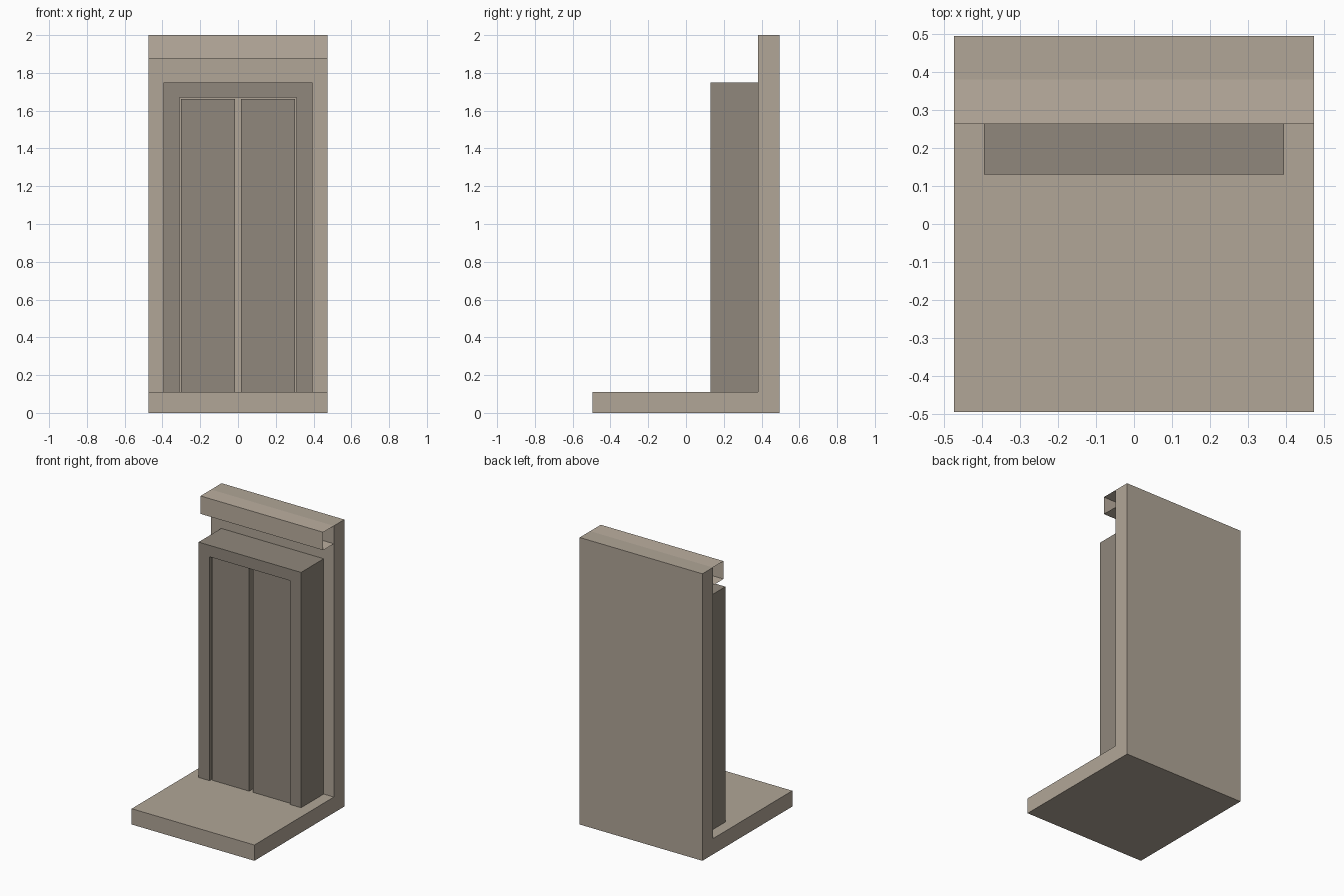
import bpy, bmesh

if "Cube" in bpy.data.objects:
    bpy.data.objects.remove(bpy.data.objects["Cube"])


def material(name, color):
    m = bpy.data.materials.new(name)
    m.diffuse_color = (*color, 1)
    m.use_nodes = True
    m.node_tree.nodes["Principled BSDF"].inputs["Base Color"].default_value = m.diffuse_color
    return m


STONE = material("stone", (0.44, 0.38, 0.31))
FRAME = material("frame_metal", (0.28, 0.245, 0.20))
TRIM = material("trim", (0.50, 0.43, 0.35))


def extrude_x(name, half_width, profile, mat, closed=True):
    """Sweep a (y, z) profile along x; an open profile gives an uncapped sheet."""
    bm = bmesh.new()
    left = [bm.verts.new((-half_width, y, z)) for y, z in profile]
    right = [bm.verts.new((half_width, y, z)) for y, z in profile]
    n = len(profile)
    for i in range(n if closed else n - 1):
        j = (i + 1) % n
        bm.faces.new((left[i], right[i], right[j], left[j]))
    if closed:
        bm.faces.new(left)
        bm.faces.new(right[::-1])
        bmesh.ops.recalc_face_normals(bm, faces=bm.faces)
    return finish(name, bm, mat)


def extrude_y(name, y0, y1, profile, mat):
    """Extrude a closed (x, z) outline from y0 to y1."""
    bm = bmesh.new()
    face = bm.faces.new([bm.verts.new((x, y0, z)) for x, z in profile])
    out = bmesh.ops.extrude_face_region(bm, geom=[face])
    for v in out["geom"]:
        if isinstance(v, bmesh.types.BMVert):
            v.co.y = y1
    bmesh.ops.recalc_face_normals(bm, faces=bm.faces)
    return finish(name, bm, mat)


def finish(name, bm, mat):
    me = bpy.data.meshes.new(name)
    bm.to_mesh(me)
    bm.free()
    me.materials.append(mat)
    ob = bpy.data.objects.new(name, me)
    bpy.context.collection.objects.link(ob)
    return ob


W, FLOOR, WALL_Y = 0.473, 0.11, 0.38

# Floor slab and back wall as one L-shaped profile
extrude_x("floor_and_wall", W,
          [(-0.495, 0), (0.495, 0), (0.495, 2), (WALL_Y, 2),
           (WALL_Y, FLOOR), (-0.495, FLOOR)], STONE)

# Hollow ledge along the top of the wall, open at both ends
extrude_x("top_ledge", W,
          [(WALL_Y, 1.875), (0.263, 1.875), (0.263, 2), (WALL_Y, 2)],
          TRIM, closed=False)

# Door surround: two jambs joined by a header
extrude_y("door_frame", 0.13, WALL_Y,
          [(-0.395, FLOOR), (-0.31, FLOOR), (-0.31, 1.67), (0.31, 1.67),
           (0.31, FLOOR), (0.395, FLOOR), (0.395, 1.75), (-0.395, 1.75)], FRAME)

# Pair of sliding doors, slightly recessed, with a gap between them
for side, name in ((-1, "left_door"), (1, "right_door")):
    a, b = side * 0.015, side * 0.303
    extrude_y(name, 0.145, 0.24,
              [(a, FLOOR), (b, FLOOR), (b, 1.663), (a, 1.663)], FRAME)
